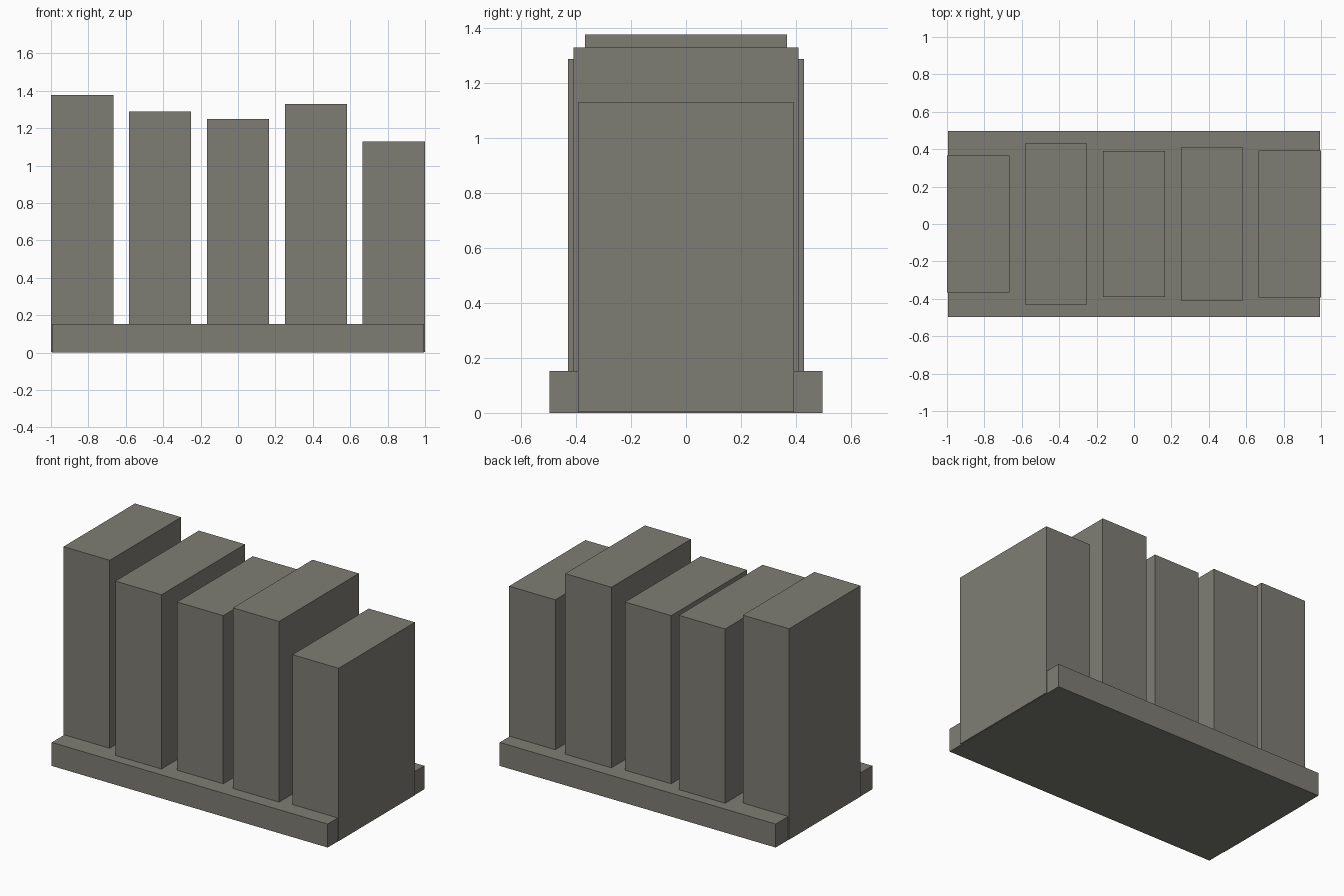
import bpy

# Remove the default cube
default = bpy.data.objects.get("Cube")
if default:
    bpy.data.objects.remove(default, do_unlink=True)

# Single concrete colour
concrete = bpy.data.materials.new("warm grey concrete")
concrete.use_nodes = True
colour = (0.21, 0.205, 0.175, 1)
concrete.diffuse_color = colour
concrete.node_tree.nodes["Principled BSDF"].inputs["Base Color"].default_value = colour


def box(name, x, width, depth, bottom, top):
    """Flat-shaded box centred on y = 0, spanning bottom to top."""
    bpy.ops.mesh.primitive_cube_add(size=1, location=(x, 0, (bottom + top) / 2))
    obj = bpy.context.object
    obj.name = name
    obj.scale = (width, depth, top - bottom)
    bpy.ops.object.transform_apply(location=False, rotation=False, scale=True)
    obj.data.materials.append(concrete)
    return obj


# Low plinth
box("base_slab", 0, 1.988, 0.994, 0, 0.153)

# Row of evenly spaced upright blocks, each with its own depth and height
SPACING = 0.4167
blocks = [(0.735, 1.377), (0.86, 1.288), (0.78, 1.248), (0.82, 1.329), (0.785, 1.129)]
for i, (depth, height) in enumerate(blocks):
    box(f"upright_block_{i + 1}", (i - 2) * SPACING, 0.333, depth, 0.003, height)
